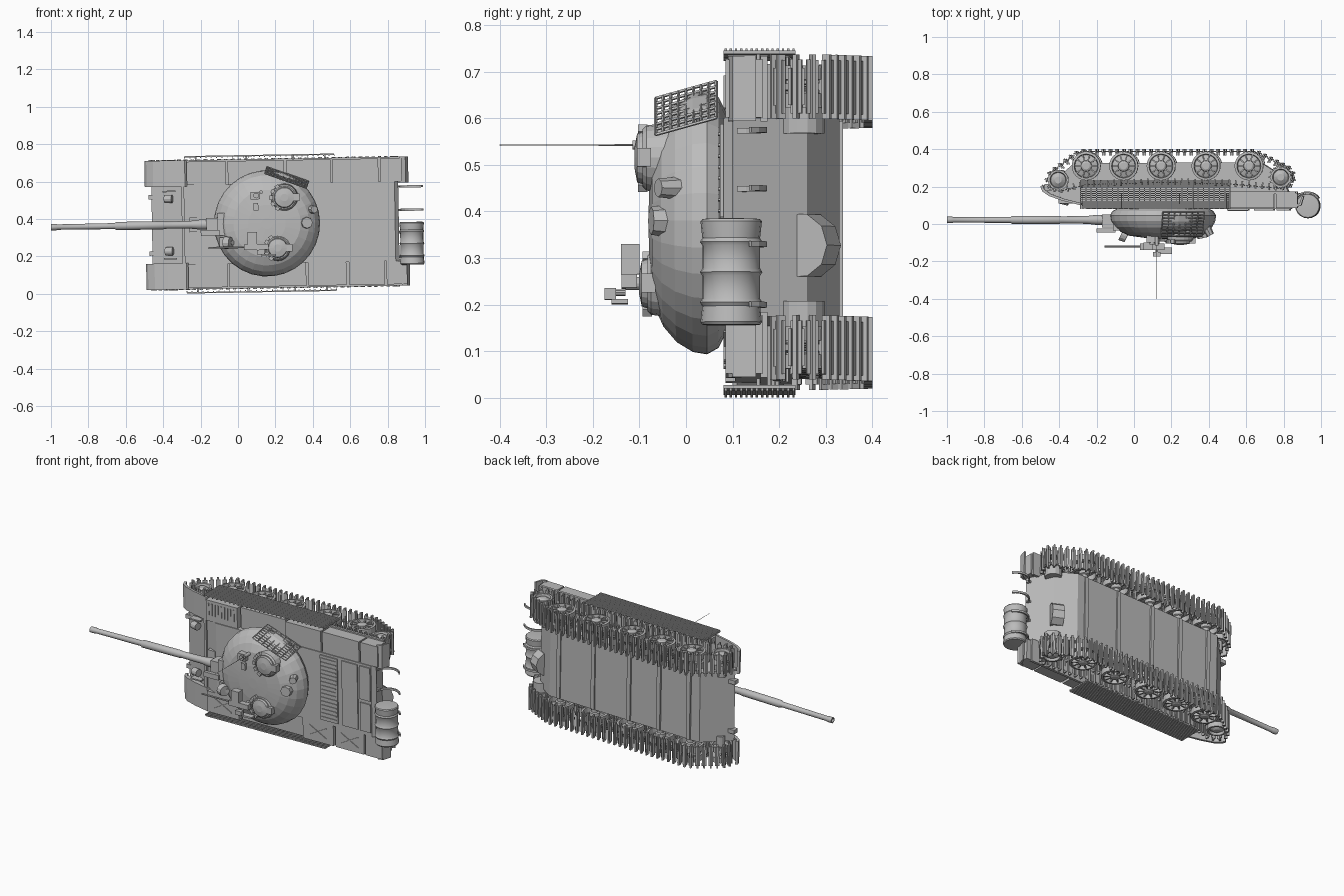
import bpy, bmesh, math
from mathutils import Matrix, Vector

if "Cube" in bpy.data.objects:
    bpy.data.objects.remove(bpy.data.objects["Cube"])

grey = bpy.data.materials.new("plain grey")
grey.use_nodes = True
grey.diffuse_color = (0.5, 0.5, 0.5, 1)
grey.node_tree.nodes["Principled BSDF"].inputs["Base Color"].default_value = (0.5, 0.5, 0.5, 1)

# Parts are built upright (gun to -x, z up), then the whole tank is laid on its side
PLACE = (Matrix.Translation((0.15, 0, 0.376)) @ Matrix.Rotation(math.pi / 2, 4, 'X')
         @ Matrix.Rotation(math.radians(1), 4, 'Z') @ Matrix.Translation((-0.15, 0, 0)))


class Part:
    def __init__(self, name):
        self.name, self.bm = name, bmesh.new()

    def box(self, lo, hi, turn=None):
        lo, hi = Vector(lo), Vector(hi)
        m = Matrix.Translation((lo + hi) / 2) @ (turn or Matrix())
        bmesh.ops.create_cube(self.bm, size=1, matrix=m @ Matrix.Diagonal((*(hi - lo), 1)))

    def block(self, centre, size, turn=None):
        c, s = Vector(centre), Vector(size) / 2
        self.box(c - s, c + s, turn)

    def rod(self, a, b, r, r2=None, n=12):
        a, b = Vector(a), Vector(b)
        d = b - a
        m = Matrix.Translation((a + b) / 2) @ d.to_track_quat('Z', 'Y').to_matrix().to_4x4()
        bmesh.ops.create_cone(self.bm, cap_ends=True, segments=n, radius1=r,
                              radius2=r if r2 is None else r2, depth=d.length, matrix=m)

    def prism(self, profile, y0, y1):
        a, b = ([self.bm.verts.new((x, y, z)) for x, z in profile] for y in (y0, y1))
        self.bm.faces.new(a)
        self.bm.faces.new(b[::-1])
        for i in range(len(a)):
            j = (i + 1) % len(a)
            self.bm.faces.new((a[i], a[j], b[j], b[i]))

    def lathe(self, profile, m, n=24, closed=False):
        rings = [[self.bm.verts.new(m @ Vector((r * math.cos(t), r * math.sin(t), h)))
                  for t in (2 * math.pi * k / n for k in range(n))] for r, h in profile]
        pairs = list(zip(rings, rings[1:])) + ([(rings[-1], rings[0])] if closed else [])
        for a, b in pairs:
            for k in range(n):
                self.bm.faces.new((a[k], a[(k + 1) % n], b[(k + 1) % n], b[k]))
        if not closed:
            self.bm.faces.new(rings[0][::-1])
            self.bm.faces.new(rings[-1])

    def done(self, smooth=False):
        bmesh.ops.recalc_face_normals(self.bm, faces=self.bm.faces)
        me = bpy.data.meshes.new(self.name)
        self.bm.to_mesh(me)
        self.bm.free()
        me.transform(PLACE)
        me.materials.append(grey)
        ob = bpy.data.objects.new(self.name, me)
        bpy.context.collection.objects.link(ob)
        if smooth:
            bpy.ops.object.select_all(action='DESELECT')
            ob.select_set(True)
            bpy.context.view_layer.objects.active = ob
            bpy.ops.object.shade_smooth_by_angle(angle=math.radians(35))


def side_matrix(x, y, z, s):
    return Matrix.Translation((x, y, z)) @ Matrix.Rotation(-s * math.pi / 2, 4, 'X')


# Hull
p = Part("hull")
p.prism([(-0.2, -0.08), (-0.46, -0.19), (-0.32, -0.325), (0.68, -0.33), (0.79, -0.26),
         (0.86, -0.1), (0.84, -0.08)], -0.213, 0.213)
p.rod((0.8, -0.06, -0.24), (0.74, -0.06, -0.27), 0.07, n=10)
p.done()

# Engine deck panels, louvres and belly ribs
p = Part("deck_panels")
p.box((0.5, -0.19, -0.085), (0.615, 0.2, -0.073))
p.box((0.645, -0.19, -0.085), (0.75, 0.2, -0.073))
for y0, y1 in ((-0.19, -0.02), (0, 0.2)):
    p.box((0.765, y0, -0.085), (0.835, y1, -0.073))
for i in range(16):
    p.block((0.557, -0.17 + i * 0.0235, -0.072), (0.1, 0.005, 0.006))
p.box((-0.3, -0.21, -0.13), (-0.285, 0.21, -0.105))
p.done()

p = Part("belly_ribs")
WHEELS = (-0.25, -0.05, 0.15, 0.39, 0.62)
for x in WHEELS:
    p.box((x - 0.012, -0.21, -0.337), (x + 0.012, 0.21, -0.32))
p.done()

# Fenders with curved front mudguards, and stowage boxes
for s, side in ((1, "upper"), (-1, "lower")):
    p = Part("fender_" + side)
    y0, y1 = s * 0.205, s * 0.345
    p.box((-0.28, min(y0, y1), -0.175), (0.87, max(y0, y1), -0.16))
    guard = [(-0.28, -0.1), (-0.38, -0.125), (-0.45, -0.15), (-0.485, -0.175), (-0.495, -0.2)]
    p.prism(guard + [(x + 0.012, z - 0.01) for x, z in guard[::-1]], y0, y1)
    p.prism([(-0.28, -0.1), (-0.45, -0.15), (-0.485, -0.18), (-0.4, -0.18), (-0.28, -0.175)],
            y0, y0 + s * 0.008)
    tail = [(0.87, -0.09), (0.9, -0.1), (0.915, -0.15), (0.905, -0.15), (0.89, -0.11), (0.87, -0.1)]
    p.prism(tail, y0, y1)
    p.done()

    p = Part("stowage_boxes_" + side)
    spans = ((-0.27, -0.06), (-0.05, 0.25), (0.265, 0.5), (0.51, 0.755), (0.765, 0.88))
    if s < 0:
        spans = ((-0.27, -0.06), (-0.05, 0.36), (0.37, 0.575), (0.59, 0.78), (0.79, 0.9))
    for i, (a, b) in enumerate(spans):
        top = -0.105 if i == 1 else -0.085
        p.box((a, min(y0, y1) + 0.008, -0.165), (b, max(y0, y1) - 0.008, top))
        if s < 0 and i in (0, 2, 3):
            c = ((a + b) / 2, s * 0.275, top)
            for t in (0.5, -0.5):
                p.block(c, (0.13, 0.004, 0.008), Matrix.Rotation(t, 4, 'Z'))
        elif s > 0 and i == 0:
            for k in range(9):
                p.block((a + 0.02 + k * 0.021, 0.285, top), (0.005, 0.07, 0.008))
    p.done()

    # Slatted side skirt
    p = Part("side_skirt_" + side)
    y = s * 0.364
    for k in range(14):
        z = -0.085 - k * 0.0112
        p.block((0.12, y, z), (0.8, 0.007, 0.005))
    for k in range(29):
        p.block((-0.28 + k * 0.0286, y - s * 0.005, -0.158), (0.005, 0.008, 0.155))
    for x in (-0.22, 0.05, 0.3, 0.47):
        p.block((x, s * 0.352, -0.155), (0.01, 0.024, 0.008))
    p.done()

    # Road wheels: tyre, dished web, spokes and hub
    p = Part("road_wheels_" + side)
    for x in WHEELS:
        m = side_matrix(x, s * 0.28, -0.31, s)
        for sgn in (-1, 1):
            tyre = [(0.077, 0.01), (0.077, 0.045), (0.064, 0.047), (0.06, 0.012)]
            p.lathe([(r, h * sgn) for r, h in tyre], m, 24, True)
            p.lathe([(0.062, 0.008 * sgn), (0.062, 0.016 * sgn), (0.03, 0.028 * sgn),
                     (0.028, 0.045 * sgn), (0.018, 0.05 * sgn)], m, 20)
        for k in range(10):
            t = m @ Matrix.Rotation(k * math.pi / 5, 4, 'Z') @ Matrix.Translation((0.045, 0, 0.03))
            bmesh.ops.create_cube(p.bm, size=1, matrix=t @ Matrix.Diagonal((0.036, 0.007, 0.024, 1)))
        p.rod((x, s * 0.2, -0.31), (x, s * 0.28, -0.31), 0.02)
    p.done()

    # Idler, drive sprocket and final drive
    for name, x, z in (("idler", -0.40, -0.235), ("sprocket", 0.79, -0.25)):
        p = Part(name + "_" + side)
        m = side_matrix(x, s * 0.28, z, s)
        for sgn in (-1, 1):
            p.lathe([(0.055, 0.015 * sgn), (0.055, 0.045 * sgn), (0.044, 0.045 * sgn),
                     (0.04, 0.03 * sgn), (0.018, 0.045 * sgn)], m, 20)
        p.rod((x, s * 0.18, z), (x, s * 0.27, z), 0.047 if name == "sprocket" else 0.025, n=14)
        if name == "sprocket":
            for k in range(14):
                t = m @ Matrix.Rotation(k * math.tau / 14, 4, 'Z') @ Matrix.Translation((0.056, 0, 0))
                bmesh.ops.create_cube(p.bm, size=1, matrix=t @ Matrix.Diagonal((0.016, 0.008, 0.08, 1)))
        p.done()

    # Track links stepped evenly round a closed path
    path = [Vector(q) for q in ((-0.27, -0.388), (0.64, -0.388), (0.675, -0.375), (0.835, -0.295),
            (0.853, -0.25), (0.835, -0.208), (0.79, -0.19), (0.5, -0.215), (0.15, -0.222),
            (-0.25, -0.21), (-0.39, -0.176), (-0.44, -0.19), (-0.46, -0.235), (-0.445, -0.275),
            (-0.31, -0.377))]
    legs = list(zip(path, path[1:] + path[:1]))
    count = 78
    step = sum((b - a).length for a, b in legs) / count
    p = Part("track_" + side)
    dist = 0
    for a, b in legs:
        d = b - a
        turn = Matrix.Rotation(-math.atan2(d.y, d.x), 4, 'Y')
        while dist < d.length:
            c = a + d * dist / d.length
            out = turn @ Vector((0, 0, -1))
            pos = Vector((c.x, s * 0.28, c.y))
            p.block(pos, (step * 0.72, 0.115, 0.006), turn)
            p.block(pos + out * 0.003, (0.009, 0.138, 0.018), turn)
            p.block(pos - out * 0.012, (0.008, 0.014, 0.022), turn)
            dist += step
        dist -= d.length
    p.done()

# Turret: faceted dome that rises toward the back
p = Part("turret")
p.lathe([(0.24, -0.085), (0.27, -0.07), (0.284, -0.045), (0.279, -0.015), (0.258, 0.02),
         (0.225, 0.048), (0.18, 0.068), (0.1, 0.077), (0.03, 0.079)],
        Matrix.Translation((0.155, 0, 0)), 30)
for v in p.bm.verts:
    if v.co.z > -0.05:
        v.co.z += 0.03 * (v.co.x - 0.155) * (v.co.z + 0.05) / 0.12
p.done()

# Gun with stepped barrel and mantlet
p = Part("gun")
p.lathe([(0.011, -0.98), (0.011, -1), (0.017, -1), (0.017, -0.97), (0.0145, -0.965), (0.016, -0.66),
         (0.022, -0.65), (0.022, -0.4), (0.019, -0.39), (0.021, -0.25), (0.027, -0.2), (0.028, -0.05)],
        Matrix.Translation((0, 0, -0.022)) @ Matrix.Rotation(math.pi / 2, 4, 'Y'), 16)
p.done(True)
p = Part("mantlet")
p.box((-0.17, -0.035, -0.052), (-0.04, 0.035, 0.02))
p.box((-0.11, -0.06, -0.055), (-0.03, 0.06, 0.035))
p.done()

# Cupolas and hatches
for name, x, y, r, h in (("commander_cupola", 0.25, 0.137, 0.07, 0.105),
                         ("loader_cupola", 0.21, -0.132, 0.067, 0.095)):
    p = Part(name)
    p.lathe([(r + 0.006, 0.03), (r, h - 0.02), (r - 0.008, h - 0.012), (r - 0.014, h - 0.012),
             (r - 0.018, h), (0.02, h + 0.006)], Matrix.Translation((x, y, 0)), 20)
    for k in range(5):
        t = math.pi + (k - 2) * 0.5
        p.block((x + r * math.cos(t), y + r * math.sin(t), h - 0.012), (0.018, 0.022, 0.02),
                Matrix.Rotation(t, 4, 'Z'))
    p.box((x + r * 0.6, y - 0.02, h - 0.03), (x + r + 0.012, y + 0.02, h))
    p.done()

# Roof fittings: sights, vents, rear domes, infrared lamp
p = Part("roof_fittings")
p.box((0.07, 0.13, 0.05), (0.12, 0.17, 0.1))
p.box((0.085, 0.07, 0.06), (0.11, 0.11, 0.09))
p.rod((0.1, 0.15, 0.09), (0.1, 0.15, 0.11), 0.015)
p.rod((0.36, -0.0, 0.03), (0.37, -0.0, 0.075), 0.036, 0.03, 8)
p.rod((0.38, 0.07, 0.0), (0.41, 0.07, 0.06), 0.026, 0.02, 8)
p.rod((-0.07, -0.1, 0.055), (-0.04, -0.1, 0.07), 0.034, 0.03)
p.rod((-0.06, -0.1, 0.03), (-0.03, -0.1, 0.06), 0.012)
p.box((-0.2, -0.06, 0.025), (-0.1, -0.03, 0.045))
p.box((-0.1, -0.13, 0.0), (-0.06, -0.07, 0.035))
p.done()

# Roof machine gun on its pintle
p = Part("roof_machine_gun")
p.rod((0.12, -0.13, 0.07), (0.12, -0.13, 0.13), 0.014)
p.rod((-0.16, -0.125, 0.12), (0.04, -0.125, 0.12), 0.005, n=8)
p.box((0.03, -0.14, 0.105), (0.16, -0.11, 0.138))
p.box((0.05, -0.11, 0.1), (0.1, -0.045, 0.14))
p.box((0.1, -0.165, 0.15), (0.14, -0.14, 0.175))
p.rod((0.12, -0.15, 0.13), (0.12, -0.15, 0.155), 0.007, n=8)
p.box((0.12, -0.175, 0.125), (0.2, -0.165, 0.16))
p.done()

p = Part("antenna")
p.rod((0.125, 0.167, 0.06), (0.125, 0.167, 0.115), 0.01)
p.rod((0.125, 0.167, 0.1), (0.125, 0.167, 0.4), 0.0018, 0.001, 6)
p.done()

# Slatted screen leaning out from the turret flank
p = Part("turret_screen")
start = Vector((0.16, 0.303, -0.065))
along, rise = Vector((0.22, -0.082, 0)), Vector((-0.012, -0.036, 0.13))
for k in range(9):
    q = start + rise * k / 8
    p.rod(q, q + along, 0.0035, n=4)
for k in range(8):
    q = start + along * k / 7
    p.rod(q, q + rise, 0.0035, n=4)
for k in (0.15, 0.85):
    q = start + along * k + rise * 0.3
    p.rod(q, q + Vector((-0.03, -0.08, 0)), 0.004, n=6)
p.done()

# Rear fuel drum with ribs, and curved drum brackets
p = Part("fuel_drum")
ribs = [(0.052, 0), (0.062, 0.001), (0.066, 0.006)]
for h in (0.05, 0.115, 0.18):
    ribs += [(0.062, h - 0.008), (0.067, h), (0.062, h + 0.008)]
ribs += [(0.066, 0.222), (0.062, 0.228), (0.052, 0.229)]
p.lathe(ribs, Matrix.Translation((0.928, -0.005, -0.097)) @ Matrix.Rotation(math.pi / 2, 4, 'X'), 20)
p.done(True)
p = Part("drum_brackets")
for y in (-0.19, -0.06, 0.06, 0.185):
    arc = [(0.928 + 0.069 * math.cos(t), -0.097 + 0.069 * math.sin(t))
           for t in (math.radians(190 + 17 * k) for k in range(9))]
    p.prism(arc + [(0.928 + (x - 0.928) * 1.12, -0.097 + (z + 0.097) * 1.12)
                   for x, z in arc[::-1]], y - 0.006, y + 0.006)
    p.box((0.83, y - 0.006, -0.13), (0.866, y + 0.006, -0.11))
p.done()

# Front lamps, tow hooks and glacis bars
p = Part("front_fittings")
for s in (-1, 1):
    p.rod((-0.39, s * 0.14, -0.13), (-0.35, s * 0.14, -0.12), 0.022)
    p.box((-0.475, s * 0.15 - 0.012, -0.215), (-0.43, s * 0.15 + 0.012, -0.18))
    p.box((-0.4, s * 0.18 - 0.004, -0.15), (-0.33, s * 0.18 + 0.004, -0.11))
p.box((-0.26, -0.04, -0.11), (-0.21, 0.04, -0.08))
p.done()
